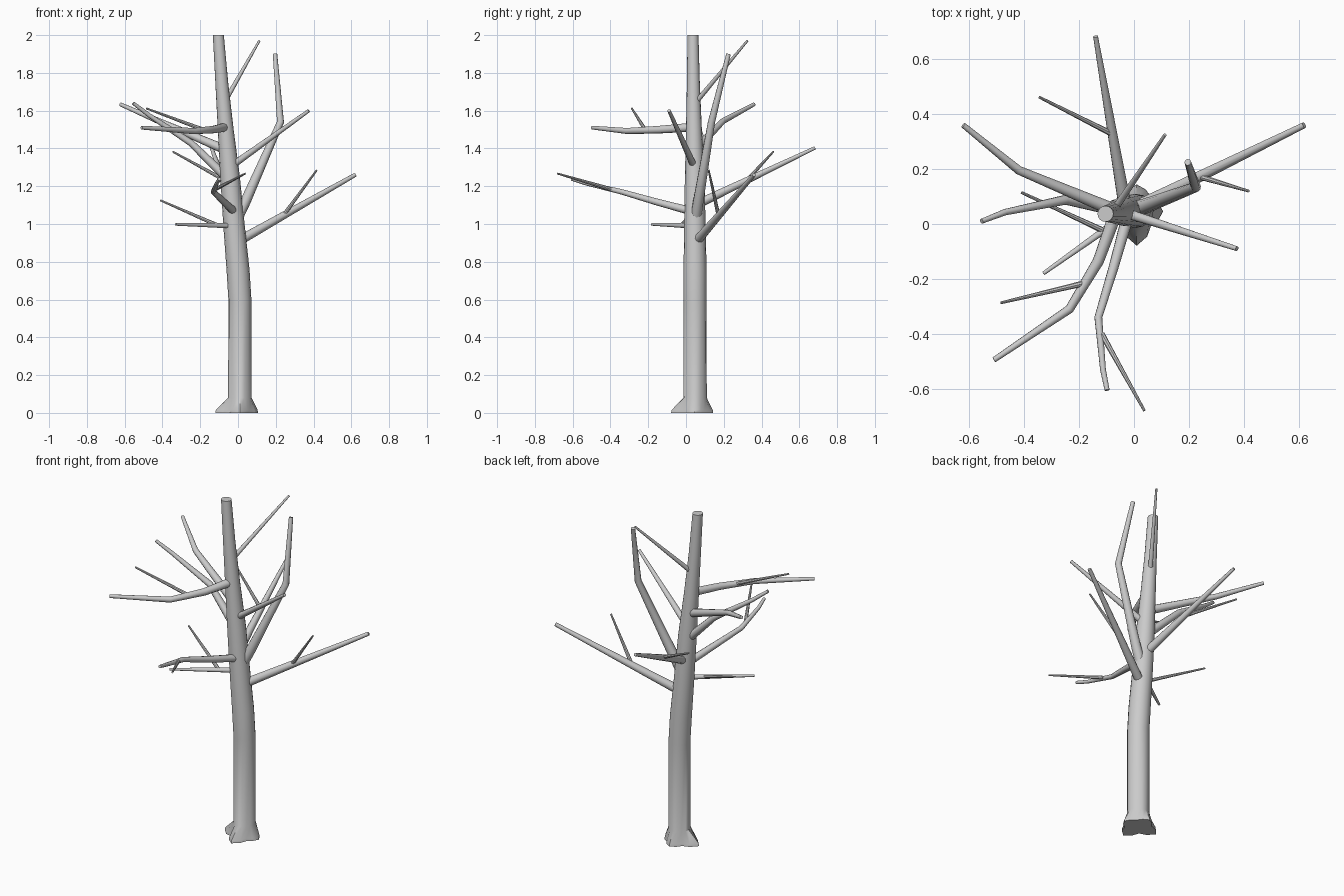
import bpy, bmesh
from math import sin, cos, pi, radians
from mathutils import Vector

if "Cube" in bpy.data.objects:
    bpy.data.objects.remove(bpy.data.objects["Cube"])


def skin_rings(name, rings):
    """Bridge equal-length rings of points into a capped, smooth tube."""
    bm = bmesh.new()
    loops = [[bm.verts.new(p) for p in ring] for ring in rings]
    n = len(loops[0])
    for a, b in zip(loops, loops[1:]):
        for i in range(n):
            j = (i + 1) % n
            bm.faces.new((a[i], a[j], b[j], b[i]))
    bm.faces.new(loops[0][::-1])
    bm.faces.new(loops[-1])
    bmesh.ops.recalc_face_normals(bm, faces=bm.faces)
    mesh = bpy.data.meshes.new(name)
    bm.to_mesh(mesh)
    bm.free()
    ob = bpy.data.objects.new(name, mesh)
    bpy.context.collection.objects.link(ob)
    bpy.ops.object.select_all(action='DESELECT')
    ob.select_set(True)
    bpy.context.view_layer.objects.active = ob
    bpy.ops.object.shade_smooth_by_angle(angle=radians(40))


def limb(name, r0, r1, *points, sides=10):
    """Tapered limb along a bent path, radius r0 at the start and r1 at the tip."""
    pts = [Vector(p) for p in points]
    dist = [0.0]
    for a, b in zip(pts, pts[1:]):
        dist.append(dist[-1] + (b - a).length)
    side = None
    rings = []
    for k, p in enumerate(pts):
        before = (p - pts[k - 1]).normalized() if k else Vector()
        after = (pts[k + 1] - p).normalized() if k < len(pts) - 1 else Vector()
        t = (before + after).normalized()
        side = t.orthogonal() if side is None else side - t * side.dot(t)
        side.normalize()
        up = t.cross(side)
        r = r0 + (r1 - r0) * dist[k] / dist[-1]
        rings.append([p + (side * cos(2 * pi * i / sides) + up * sin(2 * pi * i / sides)) * r
                      for i in range(sides)])
    skin_rings(name, rings)


# trunk with a four-lobed root flare
SIDES = 16
LOBES = [0.096, 0.098, 0.13, 0.125]


def root_ring(z, scale):
    ring = []
    for i in range(SIDES):
        a = 2 * pi * i / SIDES
        lobe = LOBES[round(a / (pi / 2)) % 4]
        r = (0.074 + (lobe - 0.074) * cos(2 * a) ** 2) * scale
        ring.append((0.01 + r * cos(a), 0.046 + r * sin(a), z))
    return ring


def trunk_ring(x, y, z, r):
    return [(x + r * cos(2 * pi * i / SIDES), y + r * sin(2 * pi * i / SIDES), z)
            for i in range(SIDES)]


trunk = [(0.010, 0.048, 0.08, 0.062), (0.010, 0.048, 0.60, 0.061),
         (0.000, 0.048, 0.76, 0.061), (-0.020, 0.047, 0.98, 0.057),
         (-0.042, 0.046, 1.25, 0.052), (-0.065, 0.042, 1.50, 0.042),
         (-0.086, 0.039, 1.75, 0.034), (-0.104, 0.037, 2.00, 0.029)]
skin_rings("trunk", [root_ring(0, 1), root_ring(0.015, 0.98)] + [trunk_ring(*p) for p in trunk])

# main branches
limb("right_branch", 0.025, 0.011, (0.03, 0.07, 0.925), (0.62, 0.36, 1.26))
limb("upright_branch", 0.03, 0.012, (-0.01, 0.05, 1.02), (0.04, 0.065, 1.12),
     (0.225, 0.135, 1.54), (0.196, 0.225, 1.90))
limb("front_right_branch", 0.019, 0.009, (-0.03, 0.04, 1.31), (0.375, -0.09, 1.60))
limb("top_branch", 0.014, 0.006, (-0.08, 0.04, 1.63), (0.113, 0.325, 1.97))
limb("front_left_branch", 0.024, 0.01, (-0.07, 0.03, 1.512), (-0.13, -0.135, 1.50),
     (-0.235, -0.31, 1.492), (-0.51, -0.495, 1.51))
limb("front_branch", 0.022, 0.009, (-0.025, 0.02, 1.07), (-0.075, -0.16, 1.118),
     (-0.13, -0.34, 1.17), (-0.113, -0.53, 1.215), (-0.098, -0.605, 1.238))
limb("back_branch", 0.025, 0.009, (-0.03, 0.05, 1.10), (-0.14, 0.683, 1.403))
limb("back_left_branch", 0.025, 0.01, (-0.06, 0.045, 1.39), (-0.42, 0.196, 1.545),
     (-0.622, 0.36, 1.633))
limb("left_branch", 0.025, 0.009, (-0.045, 0.048, 1.23), (-0.25, 0.088, 1.43),
     (-0.47, 0.043, 1.575), (-0.555, 0.01, 1.64))
limb("low_left_branch", 0.015, 0.007, (-0.02, 0.04, 0.99), (-0.33, -0.18, 0.998))

# twigs growing from the branches
limb("right_twig", 0.011, 0.005, (0.24, 0.172, 1.045), (0.417, 0.12, 1.285), sides=8)
limb("front_left_twig", 0.011, 0.005, (-0.185, -0.217, 1.50), (-0.485, -0.287, 1.612), sides=8)
limb("front_twig", 0.011, 0.005, (-0.118, -0.40, 1.185), (0.038, -0.68, 1.267), sides=8)
limb("back_twig", 0.011, 0.005, (-0.076, 0.326, 1.235), (-0.345, 0.462, 1.383), sides=8)
limb("low_left_twig", 0.011, 0.005, (-0.11, -0.025, 0.994), (-0.41, 0.115, 1.125), sides=8)
